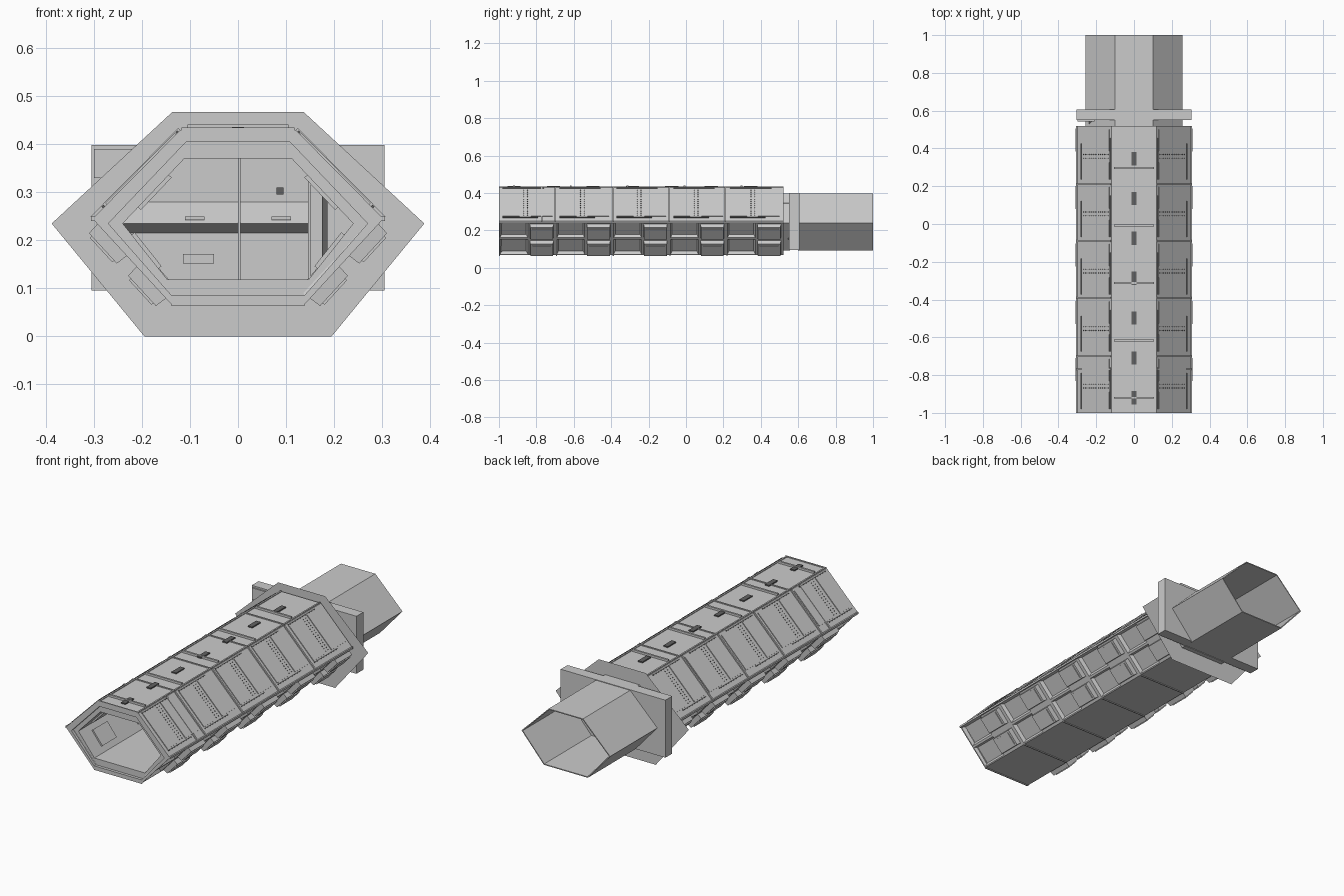
import bpy, bmesh, math
from mathutils import Vector

if "Cube" in bpy.data.objects:
    bpy.data.objects.remove(bpy.data.objects["Cube"])

def material(name, v):
    m = bpy.data.materials.new(name)
    m.diffuse_color = (v, v, v, 1)
    m.use_nodes = True
    m.node_tree.nodes["Principled BSDF"].inputs["Base Color"].default_value = m.diffuse_color
    return m

GREY = material("light grey", 0.6)
DARK = material("dark grey", 0.12)

def finish(name, bm, mat=GREY, recalc=True):
    if recalc:
        bmesh.ops.recalc_face_normals(bm, faces=bm.faces)
    me = bpy.data.meshes.new(name)
    bm.to_mesh(me)
    bm.free()
    me.materials.append(mat)
    ob = bpy.data.objects.new(name, me)
    bpy.context.collection.objects.link(ob)
    return ob

def hexagon(top, zt, mid, zm, bot, zb):
    """Eight-point section: a hexagon with its lower slopes split in half."""
    half = [(top, zt), (mid, zm), ((mid + bot) / 2, (zm + zb) / 2), (bot, zb)]
    return half + [(-x, z) for x, z in reversed(half)]

def loft(bm, rings, closed=False):
    loops = [[bm.verts.new((x, y, z)) for x, z in prof] for prof, y in rings]
    pairs = list(zip(loops, loops[1:])) + ([(loops[-1], loops[0])] if closed else [])
    for a, b in pairs:
        n = len(a)
        for i in range(n):
            bm.faces.new((a[i], a[(i + 1) % n], b[(i + 1) % n], b[i]))

def add_box(bm, p, q, y0, y1, n0, n1, taper=0.0):
    """Box along the section line p-q, from n0 to n1 away from it."""
    p, q = Vector(p), Vector(q)
    d = (q - p).normalized()
    n = Vector((d.y, -d.x))
    if n.dot((p + q) / 2 - Vector((0, 0.24))) < 0:
        n = -n
    vs = []
    for off, t in ((n0, 0), (n1, taper)):
        a, b = p + n * off + d * t, q + n * off - d * t
        vs += [bm.verts.new(c) for c in ((a.x, y0 + t, a.y), (b.x, y0 + t, b.y),
                                         (b.x, y1 - t, b.y), (a.x, y1 - t, a.y))]
    for f in ((0, 1, 2, 3), (4, 5, 6, 7), (0, 1, 5, 4), (1, 2, 6, 5), (2, 3, 7, 6), (3, 0, 4, 7)):
        bm.faces.new([vs[i] for i in f])

def boxes(name, specs, mat=GREY, mirror=True):
    bm = bmesh.new()
    for p, q, *rest in specs:
        add_box(bm, p, q, *rest)
        if mirror:
            add_box(bm, (-p[0], p[1]), (-q[0], q[1]), *rest)
    return finish(name, bm, mat)

def block(name, x0, x1, y0, y1, z0, z1, mat=GREY):
    bm = bmesh.new()
    bmesh.ops.create_cube(bm, size=1)
    for v in bm.verts:
        v.co = ((x0 + x1) / 2 + v.co.x * (x1 - x0), (y0 + y1) / 2 + v.co.y * (y1 - y0),
                (z0 + z1) / 2 + v.co.z * (z1 - z0))
    return finish(name, bm, mat)

OUTER = hexagon(0.12, 0.43, 0.303, 0.245, 0.14, 0.068)
LIP = hexagon(0.107, 0.406, 0.27, 0.235, 0.138, 0.085)
INNER = hexagon(0.112, 0.37, 0.24, 0.235, 0.147, 0.118)
F, B = -1.0, 0.52
SEG = (B - F) / 5
starts = [F + SEG * i for i in range(5)]

def lerp(a, b, t):
    return (a[0] + (b[0] - a[0]) * t, a[1] + (b[1] - a[1]) * t)

# Corridor shell with stepped front rim and recessed pockets in the lower slopes
cuts = sorted([s for s in starts] + [s + 0.16 for s in starts] + [B])
bm = bmesh.new()
rings = [(INNER, B), (INNER, -0.985), (LIP, -0.985), (LIP, F)] + [(OUTER, y) for y in cuts]
loft(bm, rings, closed=True)
bmesh.ops.recalc_face_normals(bm, faces=bm.faces)
bm.normal_update()
pockets = []
for f in bm.faces:
    c = f.calc_center_median()
    outward = f.normal.x * c.x > 0 and f.normal.z < -0.3 and abs(f.normal.y) < 0.1
    if outward and any(s < c.y < s + 0.16 for s in starts):
        pockets.append(f)
bmesh.ops.inset_individual(bm, faces=pockets, thickness=0.008, depth=0)
bmesh.ops.inset_individual(bm, faces=pockets, thickness=0.012, depth=-0.018)
finish("corridor_shell", bm)

# Protruding boxes on the lower slopes, two rows of five each side
M, T, L = OUTER[1], OUTER[0], OUTER[3]
lower = []
for s in starts:
    for a, b in ((0.06, 0.44), (0.56, 0.94)):
        p, q = lerp(M, L, a), lerp(M, L, b)
        lower.append((p, q, s + 0.165, s + 0.292, -0.005, 0.026, 0.003))
        lower.append((lerp(p, q, 0.12), lerp(p, q, 0.88), s + 0.178, s + 0.279, 0.026, 0.031))
boxes("lower_slope_boxes", lower)

# Thin raised plates, joint ribs, slits and rivet rows on the upper slopes
plates, slits, rivets = [], [], []
for s in starts:
    plates.append((lerp(T, M, 0.05), lerp(T, M, 0.84), s + 0.02, s + 0.11, 0, 0.004))
    plates.append((lerp(T, M, 0.05), lerp(T, M, 0.84), s + 0.17, s + 0.285, 0, 0.004))
    slits.append((lerp(T, M, 0.86), lerp(T, M, 0.88), s + 0.02, s + 0.21, 0, 0.004))
    slits.append((lerp(T, M, 0.02), lerp(T, M, 0.04), s + 0.02, s + 0.24, 0, 0.004))
    for i in range(14):
        t = 0.08 + i * 0.055
        for dy in (0.13, 0.15):
            rivets.append((lerp(T, M, t), lerp(T, M, t + 0.015), s + dy, s + dy + 0.004, 0, 0.003))
boxes("upper_slope_plates", plates)
boxes("upper_slope_slits", slits, DARK)
boxes("upper_slope_rivets", rivets, DARK)
boxes("slope_joint_ribs", [(T, M, y - 0.004, y + 0.004, 0, 0.006)
                           for y in (-0.77, -0.70, -0.39, -0.09, 0.21)])

# Roof ribs, edge rails and dark roof lamps
bm = bmesh.new()
for s in starts:
    add_box(bm, (-0.105, 0.43), (0.105, 0.43), s + 0.075, s + 0.085, 0, 0.011)
    add_box(bm, (-0.118, 0.43), (0.118, 0.43), s, s + 0.006, 0, 0.005)
finish("roof_ribs", bm)
boxes("roof_edge_rails", [((0.108, 0.43), (0.116, 0.43), F, B, 0, 0.004)])
boxes("roof_lamps", [((-0.013, 0.43), (0.013, 0.43), -0.955 + 0.211 * i, -0.885 + 0.211 * i, 0, 0.006)
                     for i in range(7)], DARK, mirror=False)

# Floor underside joints
boxes("underside_joints", [((-0.14, 0.068), (0.14, 0.068), s, s + 0.006, 0, 0.004) for s in starts],
      mirror=False)

# Side edge strips where the slopes meet
boxes("side_edge_strips", [((0.302, 0.24), (0.302, 0.25), F, B, -0.003, 0.004)])

# Interior wall panels near the entrance
It, Im, Ib = INNER[0], INNER[1], INNER[3]
panels = []
for s in starts:
    panels.append((lerp(It, Im, 0.25), lerp(It, Im, 0.75), s + 0.08, s + 0.2, -0.008, 0.002))
    panels.append((lerp(Im, Ib, 0.2), lerp(Im, Ib, 0.8), s + 0.1, s + 0.22, -0.008, 0.002))
boxes("interior_wall_panels", panels)

# Wide hexagonal flange sheet, with the corridor opening left free
bm = bmesh.new()
FL = hexagon(0.137, 0.467, 0.388, 0.235, 0.195, 0.0)
loft(bm, [(FL, 0.53), (INNER, 0.53)])
bmesh.ops.recalc_face_normals(bm, faces=bm.faces)
if sum(f.normal.y for f in bm.faces) > 0:
    bmesh.ops.reverse_faces(bm, faces=bm.faces)
finish("hex_flange", bm, recalc=False)

# Rectangular bulkhead
block("bulkhead_plate", -0.305, 0.305, 0.55, 0.607, 0.096, 0.399)
block("bulkhead_bracket", -0.30, -0.21, 0.543, 0.551, 0.33, 0.39)

# Open-ended rear tube and the neck in front of the bulkhead
TUBE = hexagon(0.1, 0.396, 0.258, 0.24, 0.128, 0.093)
TIN = hexagon(0.098, 0.391, 0.251, 0.24, 0.126, 0.098)
for name, y0, y1 in (("rear_tube", 0.6, 1.0), ("neck", 0.515, 0.555)):
    bm = bmesh.new()
    loft(bm, [(TUBE, y0), (TUBE, y1), (TIN, y1), (TIN, y0)], closed=True)
    finish(name, bm)

# Corridor end: ledge, side partition, centre post and fittings
bm = bmesh.new()
prof = [(0.549, 0.28), (0.50, 0.235), (0.549, 0.215)]
ends = [[bm.verts.new((x, y, z)) for y, z in prof] for x in (-0.238, 0.148)]
for i in range(3):
    j = (i + 1) % 3
    bm.faces.new((ends[0][i], ends[0][j], ends[1][j], ends[1][i]))
for e in ends:
    bm.faces.new(e)
finish("end_ledge", bm)
block("end_partition", 0.146, 0.152, 0.48, 0.55, 0.119, 0.345)
block("end_dark_strip", 0.175, 0.186, 0.545, 0.55, 0.15, 0.30, DARK)
block("end_post", 0.0, 0.005, 0.49, 0.495, 0.118, 0.37)
block("end_fitting", -0.115, -0.05, 0.535, 0.55, 0.152, 0.172)
block("end_socket", 0.08, 0.095, 0.54, 0.55, 0.295, 0.31, DARK)
for x in (-0.09, 0.09):
    block("ledge_slot", x - 0.02, x + 0.02, 0.495, 0.515, 0.242, 0.250)
